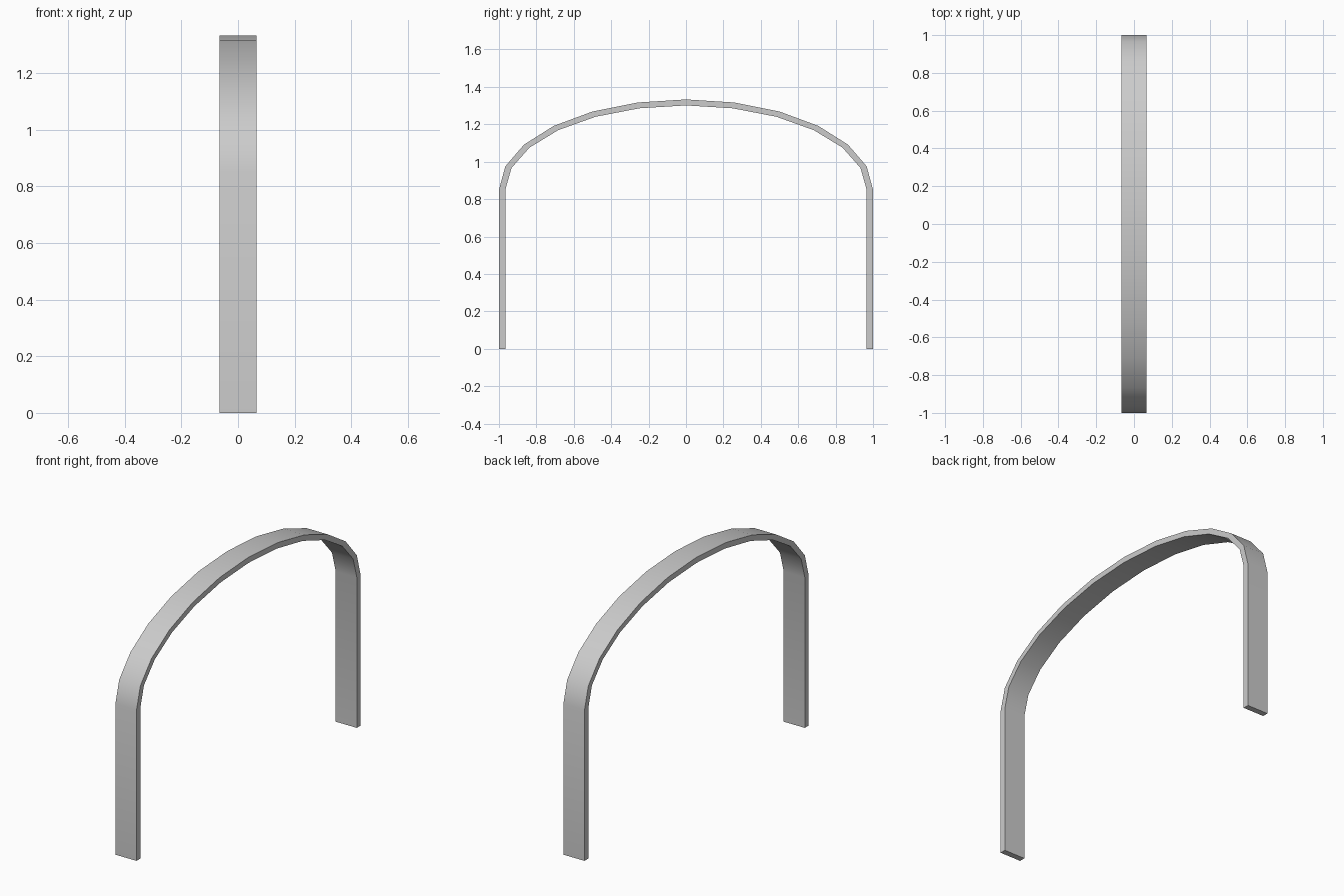
import bpy, bmesh
from math import sin, cos, pi, radians

if "Cube" in bpy.data.objects:
    bpy.data.objects.remove(bpy.data.objects["Cube"])

HALF_WIDTH = 0.066
SPRING_Z = 0.85
SEGMENTS = 12


def arch_line(a, b):
    """Leg foot, half-ellipse over the top, other leg foot (y, z)."""
    arc = [(a * cos(pi * i / SEGMENTS), SPRING_Z + b * sin(pi * i / SEGMENTS))
           for i in range(SEGMENTS + 1)]
    return [(a, 0)] + arc + [(-a, 0)]


# Flat strap bent into an arch: a rectangular section at each profile point
bm = bmesh.new()
rings = []
for outer, inner in zip(arch_line(1.0, 0.483), arch_line(0.966, 0.451)):
    corners = [(-HALF_WIDTH, *outer), (HALF_WIDTH, *outer),
               (HALF_WIDTH, *inner), (-HALF_WIDTH, *inner)]
    rings.append([bm.verts.new(c) for c in corners])
for r, s in zip(rings, rings[1:]):
    for k in range(4):
        n = (k + 1) % 4
        bm.faces.new((r[k], r[n], s[n], s[k]))

# Feet
bm.faces.new(rings[0])
bm.faces.new(rings[-1])
bmesh.ops.recalc_face_normals(bm, faces=bm.faces[:])

mesh = bpy.data.meshes.new("arch_band")
bm.to_mesh(mesh)
bm.free()
band = bpy.data.objects.new("arch_band", mesh)
bpy.context.collection.objects.link(band)

# Smooth along the bend, crisp at the strap edges
bpy.context.view_layer.objects.active = band
band.select_set(True)
bpy.ops.object.shade_smooth_by_angle(angle=radians(35))
